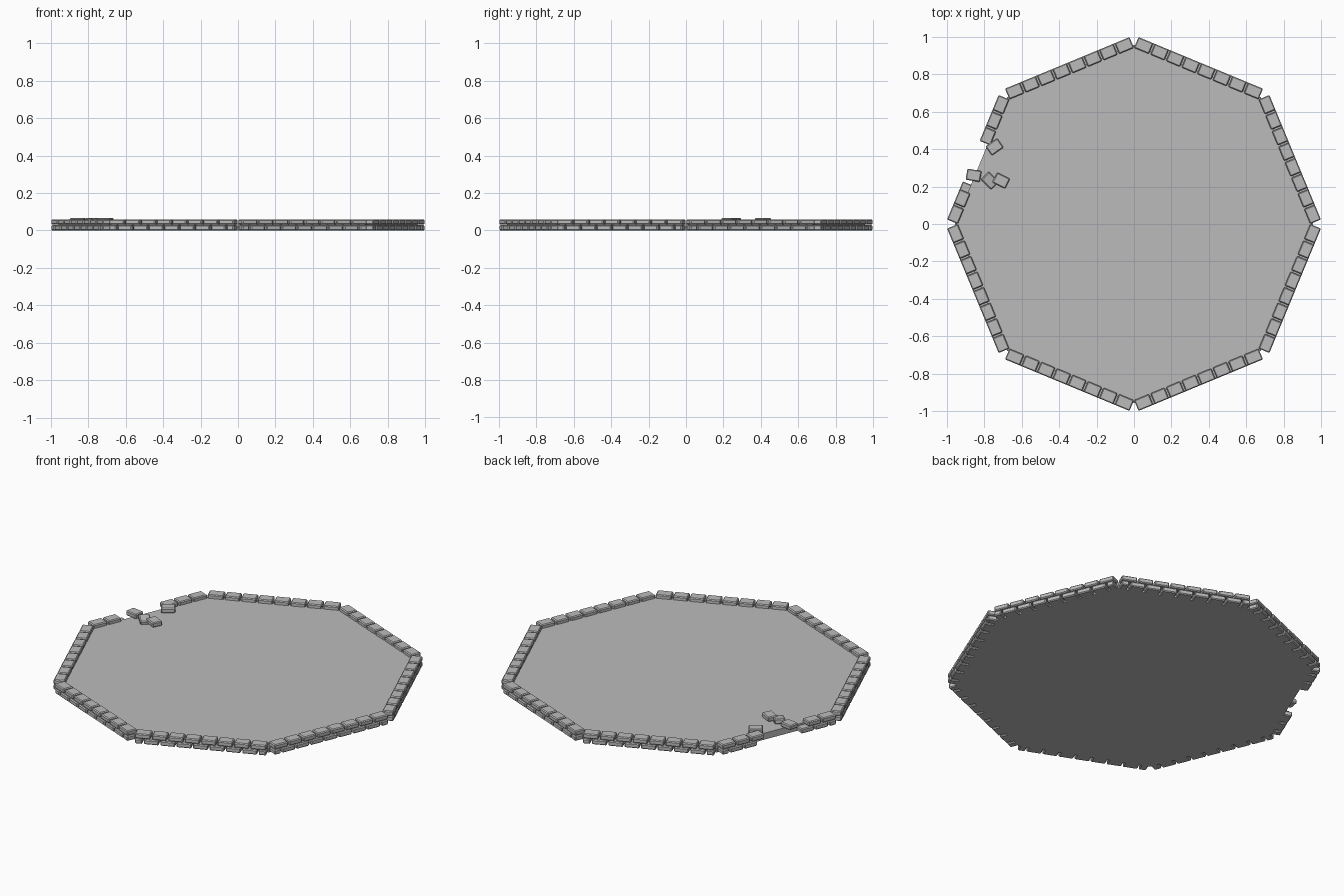
import bpy
import bmesh
from math import pi, cos, sin, radians
from mathutils import Matrix, Vector

cube = bpy.data.objects.get("Cube")
if cube:
    bpy.data.objects.remove(cube, do_unlink=True)

SIDES = 8
INNER, OUTER = 0.87, 0.932      # wall faces, measured from the centre
HALF = 0.36                     # half the length of one wall
COUNT = 8                       # bricks per wall course
PITCH = 2 * HALF / COUNT
GAP = 0.009
ROW = 0.031                     # course height
FLOOR_TOP, FLOOR_EDGE = 0.038, 0.885
BROKEN_WALL = 3                 # the wall with the breach


def make_material(name, colour):
    mat = bpy.data.materials.new(name)
    mat.use_nodes = True
    mat.diffuse_color = colour
    mat.node_tree.nodes["Principled BSDF"].inputs["Base Color"].default_value = colour
    return mat


stone = make_material("grey stone", (0.5, 0.5, 0.5, 1))


def finish(bm, name):
    mesh = bpy.data.meshes.new(name)
    bm.to_mesh(mesh)
    bm.free()
    mesh.materials.append(stone)
    obj = bpy.data.objects.new(name, mesh)
    bpy.context.collection.objects.link(obj)
    return obj


def add_brick(bm, size, matrix):
    """Chamfered block placed by a matrix."""
    part = bmesh.new()
    bmesh.ops.create_cube(part, size=1)
    bmesh.ops.scale(part, vec=size, verts=part.verts)
    bmesh.ops.bevel(part, geom=part.edges[:], offset=0.005, segments=1, affect='EDGES')
    part.transform(matrix)
    temp = bpy.data.meshes.new("temp")
    part.to_mesh(temp)
    part.free()
    bm.from_mesh(temp)
    bpy.data.meshes.remove(temp)


# Floor slab
bm = bmesh.new()
bmesh.ops.create_cone(bm, cap_ends=True, segments=SIDES, radius1=FLOOR_EDGE / cos(pi / SIDES),
                      radius2=FLOOR_EDGE / cos(pi / SIDES), depth=FLOOR_TOP,
                      matrix=Matrix.Translation((0, 0, FLOOR_TOP / 2)))
# Turn the corners onto the axes whatever the starting angle
first = Vector(max((v.co for v in bm.verts), key=lambda c: c.x + 0.01 * c.y))
bm.transform(Matrix.Rotation(-first.xy.angle_signed(Vector((1, 0))), 4, 'Z')
             if abs(first.y) > 0.01 and abs(first.x) < 0.9 else Matrix.Identity(4))
finish(bm, "floor_slab")

# Walls: two staggered courses per side
for side in range(SIDES):
    bm = bmesh.new()
    turn = Matrix.Rotation((side + 0.5) * 2 * pi / SIDES, 4, 'Z')
    for course in range(2):
        if course:
            joints = [-HALF + i * PITCH for i in range(COUNT + 1)]
        else:
            joints = [-HALF] + [-HALF + (i + 0.5) * PITCH for i in range(COUNT)] + [HALF]
        for start, end in zip(joints, joints[1:]):
            middle = (start + end) / 2
            # Breach: local +y runs towards the left-hand corner
            if side == BROKEN_WALL and -HALF + 2.9 * PITCH < middle < HALF - 2.1 * PITCH:
                continue
            low = start + (0 if start == -HALF else GAP / 2)
            high = end - (0 if end == HALF else GAP / 2)
            place = Matrix.Translation(((INNER + OUTER) / 2, (low + high) / 2,
                                        (course + 0.5) * ROW - 0.0015))
            add_brick(bm, (OUTER - INNER, high - low, ROW - 0.003), turn @ place)
    finish(bm, f"wall_{side + 1}")

# Fallen bricks by the breach: x, y, lift, heading, tilt
fallen = [(-0.745, 0.412, 0, 35, 0), (-0.857, 0.26, 0, -10, 0),
          (-0.77, 0.232, -0.004, -45, 8), (-0.71, 0.232, 0, -27, 0)]
for number, (x, y, lift, heading, tilt) in enumerate(fallen, 1):
    bm = bmesh.new()
    matrix = (Matrix.Translation((x, y, FLOOR_TOP + 0.0145 + lift))
              @ Matrix.Rotation(radians(heading), 4, 'Z')
              @ Matrix.Rotation(radians(tilt), 4, 'Y'))
    add_brick(bm, (0.077, 0.06, 0.028), matrix)
    finish(bm, f"fallen_brick_{number}")
